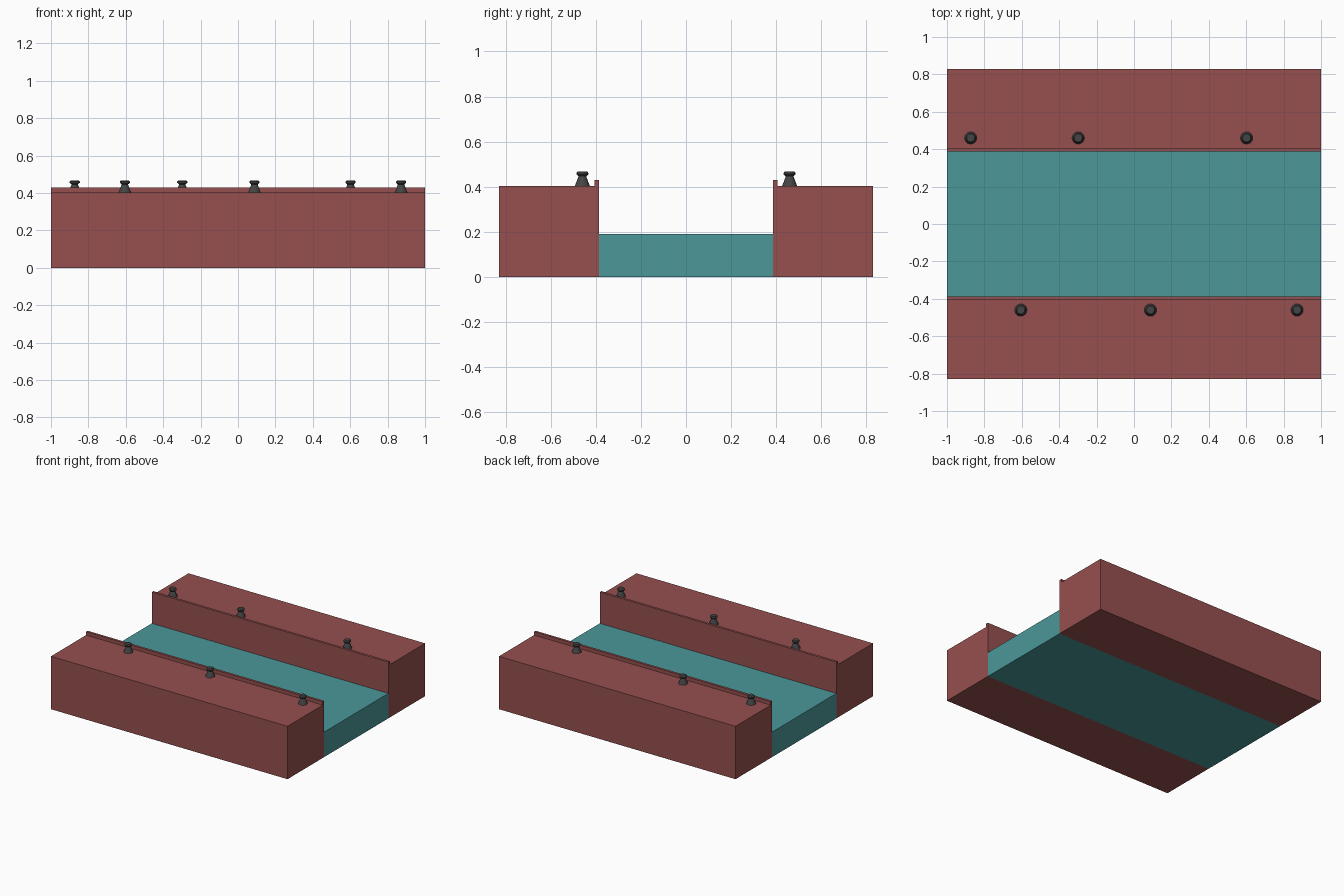
import bpy, bmesh, math

if "Cube" in bpy.data.objects:
    bpy.data.objects.remove(bpy.data.objects["Cube"])


def material(name, rgb):
    m = bpy.data.materials.new(name)
    m.diffuse_color = (*rgb, 1)
    m.use_nodes = True
    m.node_tree.nodes["Principled BSDF"].inputs["Base Color"].default_value = m.diffuse_color
    return m


BRICK = material("brick_red", (0.31, 0.08, 0.08))
WATER = material("water_teal", (0.07, 0.31, 0.32))
IRON = material("dark_iron", (0.06, 0.06, 0.06))


def add_object(name, bm, mat):
    bmesh.ops.recalc_face_normals(bm, faces=bm.faces)
    mesh = bpy.data.meshes.new(name)
    bm.to_mesh(mesh)
    bm.free()
    mesh.materials.append(mat)
    obj = bpy.data.objects.new(name, mesh)
    bpy.context.collection.objects.link(obj)
    return obj


def extrude_along_x(name, profile, mat):
    bm = bmesh.new()
    face = bm.faces.new([bm.verts.new((-1, y, z)) for y, z in profile])
    new = bmesh.ops.extrude_face_region(bm, geom=[face])["geom"]
    bmesh.ops.translate(bm, vec=(2, 0, 0),
                        verts=[v for v in new if isinstance(v, bmesh.types.BMVert)])
    return add_object(name, bm, mat)


# Quays: solid bank with a raised kerb along the water's edge
EDGE, KERB, OUTER, TOP = 0.387, 0.406, 0.83, 0.404
for name, s in (("front_quay", -1), ("back_quay", 1)):
    extrude_along_x(name, [(s * y, z) for y, z in (
        (EDGE, 0), (OUTER, 0), (OUTER, TOP), (KERB, TOP), (KERB, 0.43), (EDGE, 0.43))], BRICK)

# Canal water
extrude_along_x("water", [(-EDGE, 0), (EDGE, 0), (EDGE, 0.191), (-EDGE, 0.191)], WATER)

# Mooring bollards: flared post with a wider cap
POST = [(0.033, TOP), (0.018, 0.443), (0.018, 0.447), (0.027, 0.455), (0.027, 0.461), (0.021, 0.468)]


def bollard(name, x, y, sides=16):
    bm = bmesh.new()
    rings = [[bm.verts.new((x + r * math.cos(2 * math.pi * i / sides),
                            y + r * math.sin(2 * math.pi * i / sides), z))
              for i in range(sides)] for r, z in POST]
    for a, b in zip(rings, rings[1:]):
        for i in range(sides):
            j = (i + 1) % sides
            bm.faces.new((a[i], a[j], b[j], b[i]))
    bm.faces.new(rings[0])
    bm.faces.new(rings[-1])
    add_object(name, bm, IRON)


for side, y, xs in (("front", -0.46, (-0.605, 0.088, 0.872)),
                    ("back", 0.46, (-0.873, -0.298, 0.602))):
    for n, x in enumerate(xs, 1):
        bollard(f"{side}_bollard_{n}", x, y)
